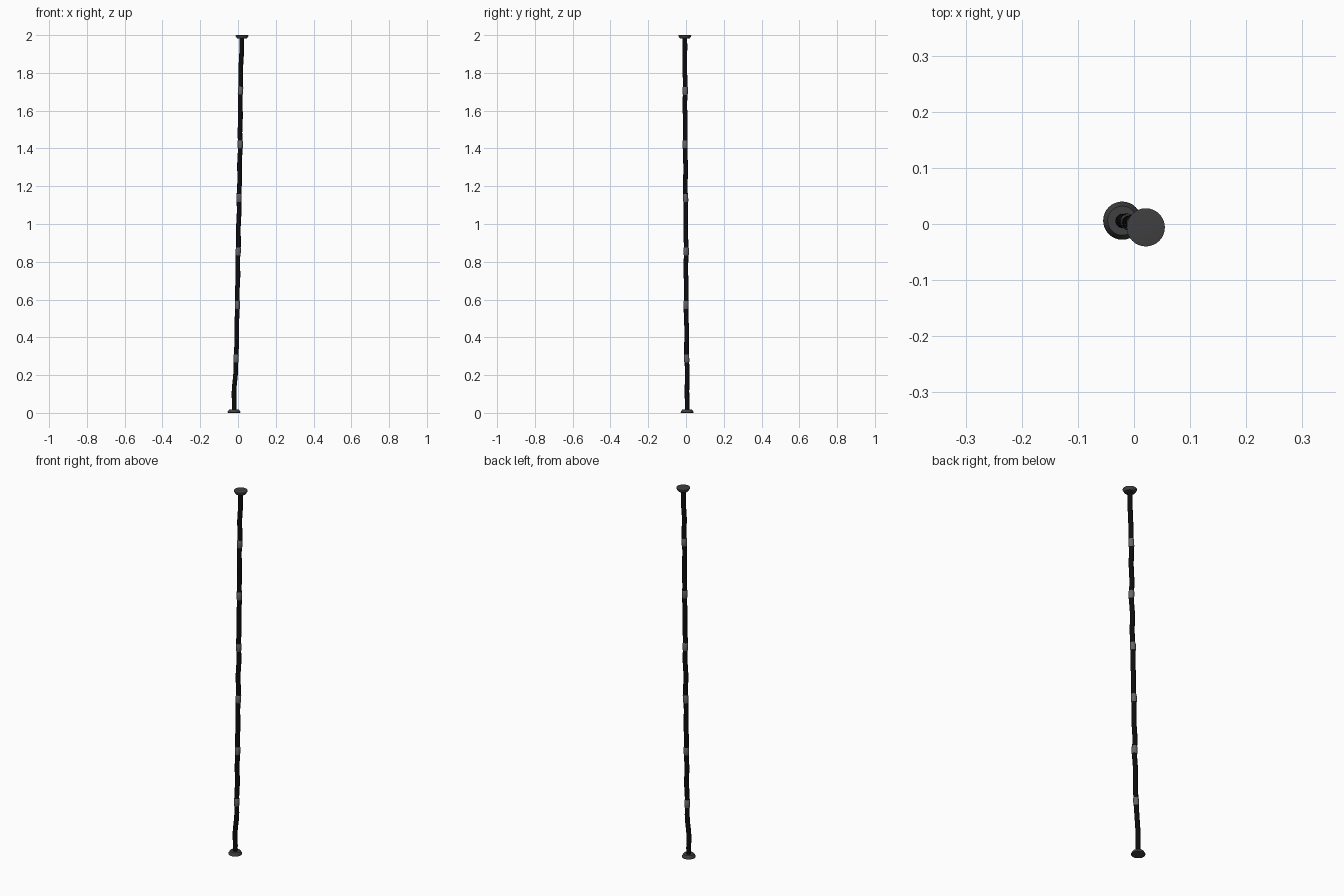
import bpy, bmesh, math
from mathutils import Vector

if "Cube" in bpy.data.objects:
    bpy.data.objects.remove(bpy.data.objects["Cube"])

def material(name, v):
    m = bpy.data.materials.new(name)
    m.diffuse_color = (v, v, v, 1)
    m.use_nodes = True
    m.node_tree.nodes["Principled BSDF"].inputs["Base Color"].default_value = m.diffuse_color
    return m

BLACK, DARK, GREY = material("black", 0.004), material("dark_grey", 0.05), material("grey", 0.13)

def sweep(name, rings, sides, mat):
    """Capped tube through (centre, axis, radius) rings."""
    bm = bmesh.new()
    loops = []
    for c, axis, r in rings:
        q = Vector((0, 0, 1)).rotation_difference(axis)
        loops.append([bm.verts.new(c + q @ Vector((r * math.cos(a), r * math.sin(a), 0)))
                      for a in (2 * math.pi * i / sides for i in range(sides))])
    for lo, hi in zip(loops, loops[1:]):
        for i in range(sides):
            j = (i + 1) % sides
            bm.faces.new((lo[i], lo[j], hi[j], hi[i]))
    bm.faces.new(loops[0][::-1])
    bm.faces.new(loops[-1])
    bmesh.ops.recalc_face_normals(bm, faces=bm.faces)
    me = bpy.data.meshes.new(name)
    bm.to_mesh(me)
    bm.free()
    me.materials.append(mat)
    ob = bpy.data.objects.new(name, me)
    bpy.context.collection.objects.link(ob)
    bpy.context.view_layer.objects.active = ob
    ob.select_set(True)
    bpy.ops.object.shade_smooth_by_angle(angle=math.radians(35))
    ob.select_set(False)
    return ob

# Gently leaning cable centreline
KEYS = [(-.021, .006, 0), (-.021, .006, .10), (-.015, .006, .19), (-.009, .004, .29),
        (-.004, .001, .57), (.001, .000, .855), (.006, -.002, 1.14),
        (.011, -.004, 1.42), (.013, -.005, 1.705), (.017, -.006, 1.87), (.021, -.006, 2)]

def path(z):
    for (x0, y0, z0), (x1, y1, z1) in zip(KEYS, KEYS[1:]):
        if z <= z1:
            t = (z - z0) / (z1 - z0)
            break
    w = 0.0012 * min(1, z * 8, (2 - z) * 8)
    return Vector((x0 + (x1 - x0) * t + w * math.sin(z * 37),
                   y0 + (y1 - y0) * t + w * math.cos(z * 29), z))

def axis(z):
    return (path(min(z + .02, 2)) - path(max(z - .02, 0))).normalized()

# Cable
zs = [.005 + 1.99 * i / 90 for i in range(91)]
sweep("cable", [(path(z), axis(z), .0122) for z in zs], 12, BLACK)

# Clamp sleeves
for i in range(6):
    z = .288 + i * .2835
    c, d = path(z), axis(z)
    sweep(f"sleeve_{i + 1}", [(c + d * o, d, r) for o, r in
          ((-.021, .0125), (-.018, .0138), (.018, .0138), (.021, .0125))], 16, GREY)

# End flanges: wide outer rim tapering toward the cable
UP = Vector((0, 0, 1))
PROFILE = [(0, .0285), (.001, .034), (.005, .034), (.018, .026), (.018, .013)]
for name, x, y, z, s in (("base_flange", -.021, .006, 0, 1), ("top_flange", .021, -.006, 2, -1)):
    sweep(name, [(Vector((x, y, z + s * h)), UP, r) for h, r in PROFILE], 32, DARK)
